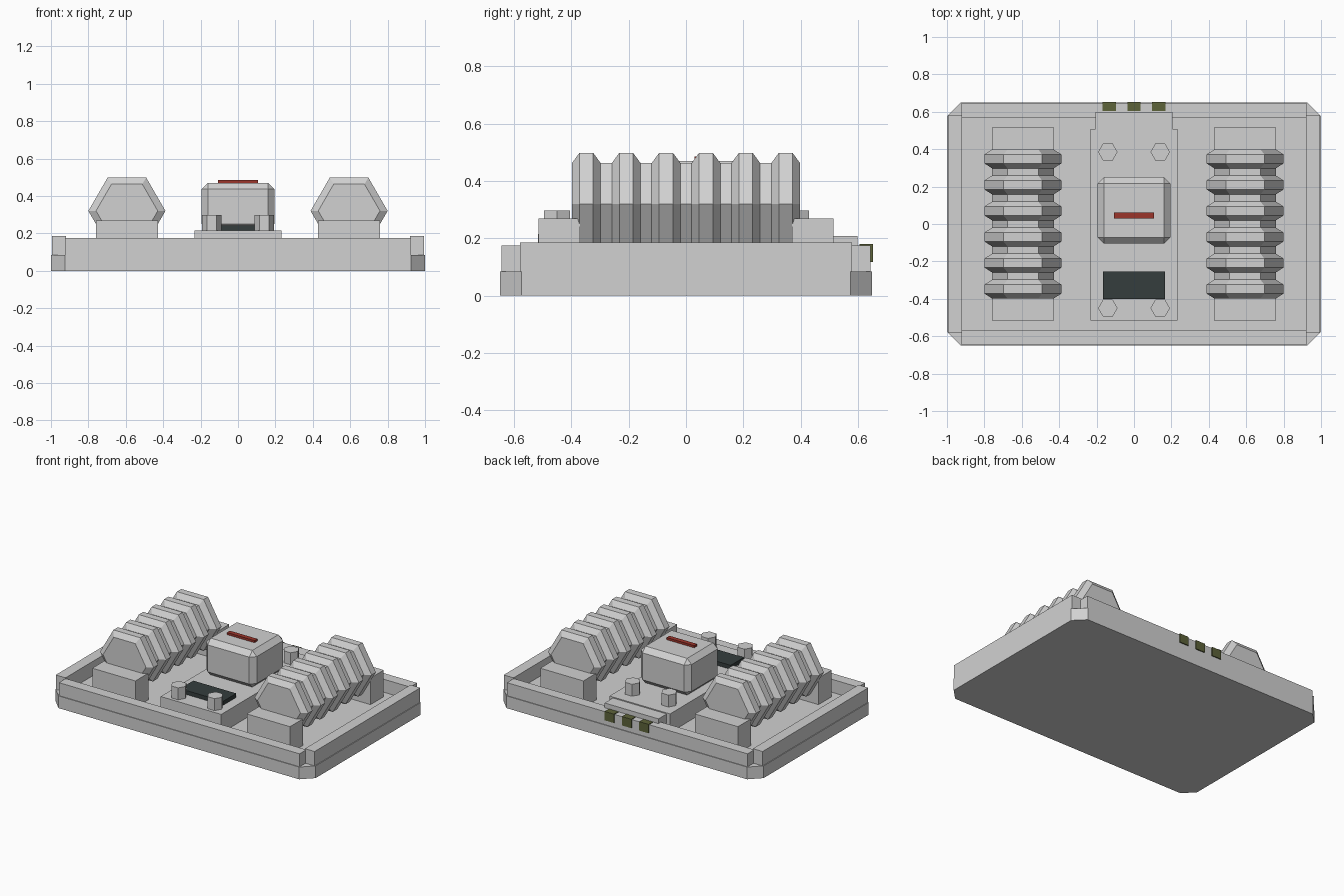
import bpy, bmesh, math

if "Cube" in bpy.data.objects:
    bpy.data.objects.remove(bpy.data.objects["Cube"])


def material(name, rgb):
    m = bpy.data.materials.new(name)
    m.diffuse_color = (*rgb, 1)
    m.use_nodes = True
    m.node_tree.nodes["Principled BSDF"].inputs["Base Color"].default_value = m.diffuse_color
    return m


GREY = material("light grey", (0.64, 0.64, 0.64))
RED = material("dark red", (0.33, 0.035, 0.024))
GREEN = material("olive green", (0.11, 0.125, 0.042))
DARK = material("dark slate", (0.035, 0.047, 0.047))


def finish(name, bm, mat):
    bmesh.ops.recalc_face_normals(bm, faces=bm.faces)
    me = bpy.data.meshes.new(name)
    bm.to_mesh(me)
    bm.free()
    me.materials.append(mat)
    ob = bpy.data.objects.new(name, me)
    bpy.context.collection.objects.link(ob)
    return ob


def loft(name, rings, mat):
    """Skin equal-length rings of points and cap both ends."""
    bm = bmesh.new()
    loops = [[bm.verts.new(p) for p in ring] for ring in rings]
    n = len(loops[0])
    for a, b in zip(loops, loops[1:]):
        for i in range(n):
            j = (i + 1) % n
            bm.faces.new((a[i], a[j], b[j], b[i]))
    bm.faces.new(loops[0])
    bm.faces.new(loops[-1])
    return finish(name, bm, mat)


def prism(name, outline, z0, z1, mat):
    return loft(name, [[(x, y, z) for x, y in outline] for z in (z0, z1)], mat)


def box(name, x, y, z, mat=GREY, bevel=0):
    outline = [(x[0], y[0]), (x[1], y[0]), (x[1], y[1]), (x[0], y[1])]
    ob = prism(name, outline, z[0], z[1], mat)
    if bevel:
        bm = bmesh.new()
        bm.from_mesh(ob.data)
        bmesh.ops.bevel(bm, geom=bm.edges[:], offset=bevel, segments=1,
                        affect='EDGES', profile=0.5)
        bm.to_mesh(ob.data)
        bm.free()
    return ob


def hexagon(cx, cy, r):
    return [(cx + r * math.cos(k * math.pi / 3), cy + r * math.sin(k * math.pi / 3))
            for k in range(6)]


# Base plate with clipped corners
X, Y, C = 1.0, 0.65, 0.075
prism("base_plate", [(-X + C, -Y), (X - C, -Y), (X, -Y + C), (X, Y - C),
                     (X - C, Y), (-X + C, Y), (-X, Y - C), (-X, -Y + C)],
      0, 0.085, GREY)

# Rim rails
for s, side in ((-1, "left"), (1, "right")):
    box(side + "_rail", sorted((s * 0.92, s * 0.995)), (-0.58, 0.58), (0.085, 0.185))
for s, side in ((-1, "front"), (1, "back")):
    box(side + "_rail", (-0.925, 0.925), sorted((s * 0.57, s * 0.645)), (0.085, 0.175))

# Ribbed hexagonal coils with end mounts
for s, side in ((-1, "left"), (1, "right")):
    cx = s * 0.594
    rings = []
    for k in range(6):
        c = -0.348 + k * 0.1392
        for dy, r in ((-0.05, 0.165), (-0.024, 0.206), (0.024, 0.206), (0.05, 0.165)):
            rings.append([(x, c + dy, z) for x, z in hexagon(cx, 0.32, r)])
    loft(side + "_coil", rings, GREY)
    for t, end in ((-1, "front"), (1, "back")):
        box(f"{side}_{end}_coil_mount", (cx - 0.166, cx + 0.166),
            sorted((t * 0.37, t * 0.515)), (0.085, 0.27))

# Centre plinth and its narrower back tab
box("centre_plinth", (-0.233, 0.233), (-0.517, 0.508), (0.085, 0.215))
box("plinth_tab", (-0.207, 0.207), (0.508, 0.598), (0.085, 0.208))

# Hexagonal posts
for x in (-0.14, 0.14):
    for y, end in ((-0.45, "front"), (0.385, "back")):
        prism(end + "_post", hexagon(x, y, 0.052), 0.21, 0.298, GREY)

# Bevelled core with red light bar
box("core_block", (-0.194, 0.194), (-0.105, 0.25), (0.215, 0.47), GREY, 0.034)
box("light_bar", (-0.106, 0.106), (0.03, 0.062), (0.465, 0.485), RED)

# Dark panel in front of the core
box("dark_panel", (-0.165, 0.165), (-0.4, -0.255), (0.21, 0.243), DARK)

# Green connectors on the back rail
for x in (-0.133, 0, 0.133):
    box("connector", (x - 0.036, x + 0.036), (0.605, 0.652), (0.118, 0.18), GREEN)
